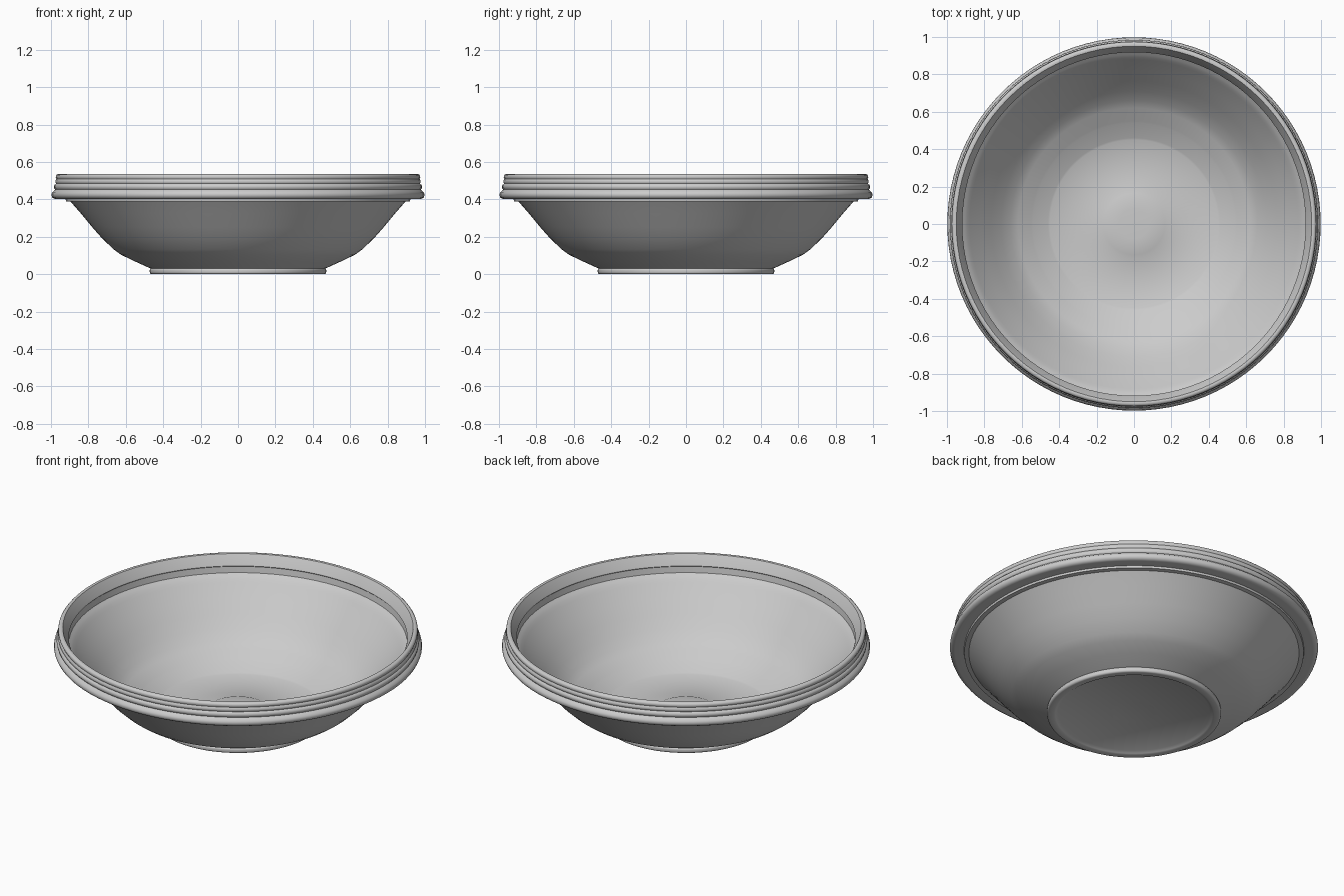
import bpy
import math

if "Cube" in bpy.data.objects:
    bpy.data.objects.remove(bpy.data.objects["Cube"])

SEGMENTS = 96

# One plain grey for the whole bowl
grey = bpy.data.materials.new("plain_grey")
grey.use_nodes = True
colour = (0.6, 0.6, 0.6, 1)
grey.diffuse_color = colour
grey.node_tree.nodes["Principled BSDF"].inputs["Base Color"].default_value = colour


def bead(radius, height, size, start, end, steps=4):
    """Rounded ridge of the profile, as an arc between two angles."""
    angles = [math.radians(start + (end - start) * i / steps) for i in range(steps + 1)]
    return [(radius + size * math.cos(a), height + size * math.sin(a)) for a in angles]


# Underside, from the centre out to the foot ring
underside = [(0, 0.018), (0.11, 0.018), (0.13, 0.014), (0.41, 0.014), (0.425, 0.004)]
foot = [(0.435, 0)] + bead(0.46, 0.012, 0.012, -90, 0) + bead(0.46, 0.02, 0.012, 0, 60)

# Outer wall
outer_wall = [(0.475, 0.034), (0.55, 0.068), (0.625, 0.104), (0.665, 0.133),
              (0.725, 0.19), (0.78, 0.252), (0.84, 0.325), (0.895, 0.388)]

# Stepped rim with three rounded ridges
rim = [(0.92, 0.39), (0.922, 0.402), (0.97, 0.402)]
rim += bead(0.975, 0.425, 0.023, -75, 65)
rim += bead(0.965, 0.467, 0.019, -50, 60)
rim += bead(0.96, 0.495, 0.017, -40, 40)
rim += bead(0.959, 0.52, 0.016, -40, 90)

# Sloping lip, its small inner groove and the seat below
lip = [(0.95, 0.534), (0.922, 0.485), (0.918, 0.475), (0.923, 0.47),
       (0.918, 0.435), (0.905, 0.424), (0.892, 0.412)]

# Inner wall and floor with shallow steps
inner_wall = [(0.88, 0.396), (0.82, 0.328), (0.765, 0.26), (0.71, 0.198),
              (0.66, 0.148), (0.62, 0.12)]
floor = [(0.55, 0.087), (0.54, 0.08), (0.46, 0.05), (0.45, 0.045),
         (0.18, 0.04), (0.165, 0.046), (0.08, 0.049), (0, 0.05)]

profile = underside + foot + outer_wall + rim + lip + inner_wall + floor

# Turn the profile into the bowl
mesh = bpy.data.meshes.new("bowl")
edges = [(i, i + 1) for i in range(len(profile) - 1)]
mesh.from_pydata([(r, 0, z) for r, z in profile], edges, [])
mesh.materials.append(grey)
bowl = bpy.data.objects.new("bowl", mesh)
bpy.context.collection.objects.link(bowl)

bpy.ops.object.select_all(action="DESELECT")
bowl.select_set(True)
bpy.context.view_layer.objects.active = bowl
lathe = bowl.modifiers.new("lathe", "SCREW")
lathe.steps = lathe.render_steps = SEGMENTS
lathe.use_merge_vertices = True
lathe.merge_threshold = 0.0005
bpy.ops.object.modifier_apply(modifier=lathe.name)

# Face the surface outward and smooth it
bpy.ops.object.mode_set(mode="EDIT")
bpy.ops.mesh.select_all(action="SELECT")
bpy.ops.mesh.normals_make_consistent(inside=False)
bpy.ops.object.mode_set(mode="OBJECT")
bpy.ops.object.shade_smooth_by_angle(angle=math.radians(40))
